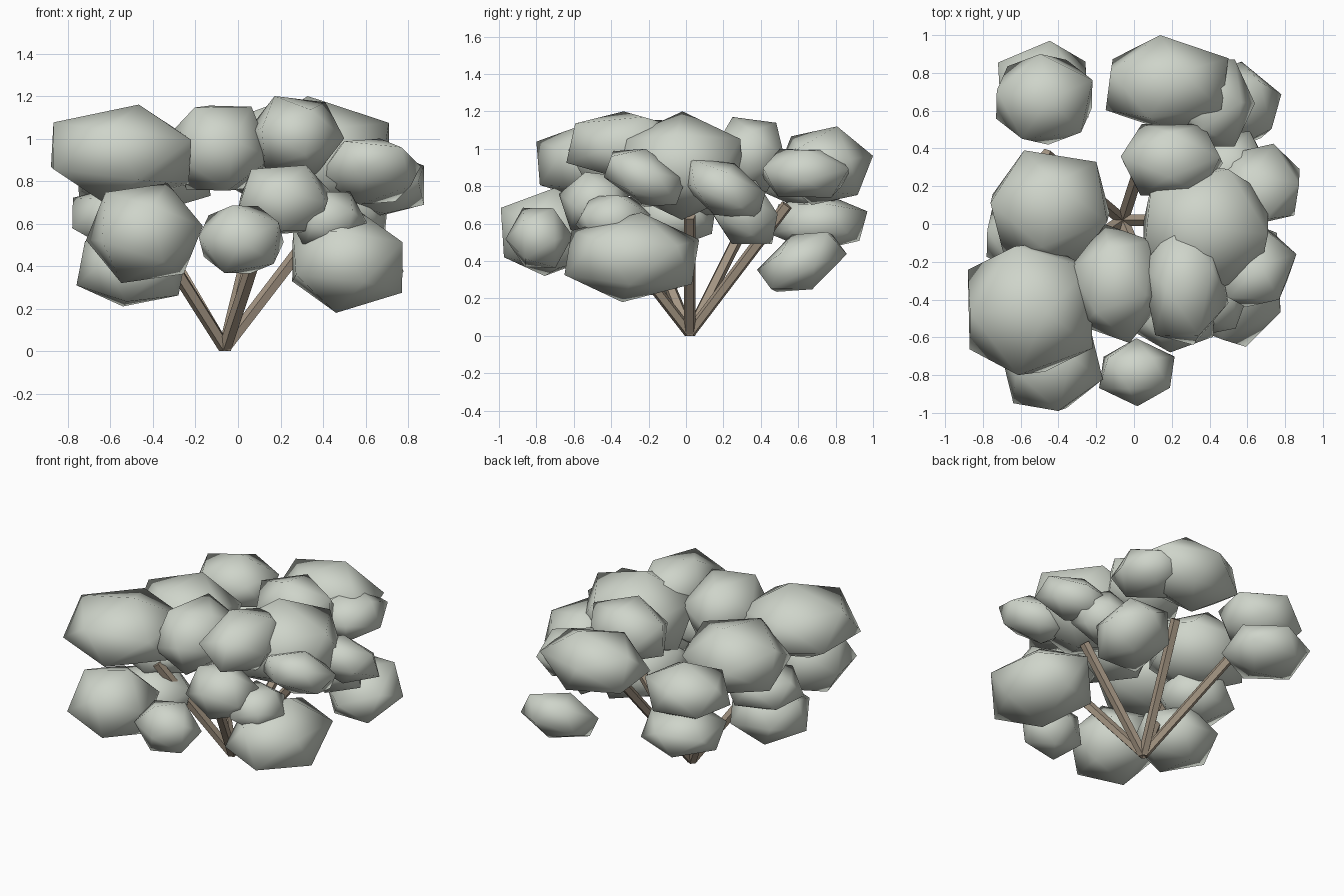
import bpy, bmesh, random
from mathutils import Vector, Matrix, Quaternion

if "Cube" in bpy.data.objects:
    bpy.data.objects.remove(bpy.data.objects["Cube"])

random.seed(4)


def material(name, rgb):
    m = bpy.data.materials.new(name)
    m.diffuse_color = (*rgb, 1)
    m.use_nodes = True
    m.node_tree.nodes["Principled BSDF"].inputs["Base Color"].default_value = m.diffuse_color
    return m


LEAF = material("grey_green_leaves", (0.62, 0.66, 0.59))
WOOD = material("brown_wood", (0.37, 0.30, 0.225))

# unit icosahedron and a set of random turns to choose from
ico = bmesh.new()
bmesh.ops.create_icosphere(ico, subdivisions=1, radius=1)
ICO = [v.co.copy() for v in ico.verts]
ico.free()
TURNS = [Quaternion([random.gauss(0, 1) for _ in range(4)]).normalized().to_matrix()
         for _ in range(900)]


def finish(bm, name, mat, smooth):
    me = bpy.data.meshes.new(name)
    bm.to_mesh(me)
    bm.free()
    me.materials.append(mat)
    for p in me.polygons:
        p.use_smooth = smooth
    bpy.context.collection.objects.link(bpy.data.objects.new(name, me))


def clump_points(turn, lean, centre, half):
    """Turned, flattened, leaned icosahedron points fitted to a box."""
    flat = Matrix.Diagonal((half[0], half[1], half[2] * (0.75 if lean else 1)))
    m = Matrix.Rotation(lean, 3, 'X') @ flat @ turn
    pts = [m @ p for p in ICO]
    lo = [min(p[k] for p in pts) for k in range(3)]
    hi = [max(p[k] for p in pts) for k in range(3)]
    return [[centre[k] + half[k] * (2 * (p[k] - lo[k]) / (hi[k] - lo[k]) - 1)
             for k in range(3)] for p in pts]


def foliage(name, centre, half, lean=0.0, front=(), right=(), top=()):
    """Leaf clump; takes the turn that best meets the outline corners given."""
    views = ((front, 0, 2), (right, 1, 2), (top, 0, 1))

    def miss(pts):
        return sum(min((p[a] - u) ** 2 + (p[b] - w) ** 2 for p in pts)
                   for corners, a, b in views for u, w in corners)

    turns = TURNS if front or right or top else [random.choice(TURNS)]
    best = min((clump_points(t, lean, centre, half) for t in turns), key=miss)
    bm = bmesh.new()
    bmesh.ops.create_icosphere(bm, subdivisions=1, radius=1)
    for v, p in zip(bm.verts, best):
        v.co = p
    finish(bm, "foliage_" + name, LEAF, True)


def branch(i, end, r=0.033):
    """Five-sided stem from the root to its end."""
    root, end = Vector((-0.06, 0.02, 0.01)), Vector(end)
    d = end - root
    bm = bmesh.new()
    bmesh.ops.create_cone(bm, cap_ends=True, segments=5, radius1=r, radius2=r,
                          depth=d.length)
    bmesh.ops.transform(bm, verts=bm.verts, matrix=Matrix.Translation((root + end) / 2)
                        @ d.to_track_quat('Z', 'Y').to_matrix().to_4x4())
    for v in bm.verts:
        v.co.z = max(v.co.z, 0)
    finish(bm, f"branch_{i}", WOOD, False)


# left side clumps
foliage("front_left_high", (-.55, -.45, .93), (.33, .35, .23),
        front=[(-.88, 1.09), (-.5, 1.16), (-.22, .94), (-.22, .69), (-.86, .86)],
        top=[(-.85, -.67), (-.62, -.79), (-.22, -.64)])
foliage("front_left_low", (-.44, -.73, .555), (.275, .26, .235),
        front=[(-.37, .79), (-.17, .61), (-.25, .34), (-.52, .325), (-.72, .55)],
        right=[(-1, .7), (-1, .44)], top=[(-.66, -.945), (-.34, -.99), (-.17, -.83)])
foliage("left_lowest", (-.50, -.20, .39), (.26, .24, .18),
        front=[(-.76, .32), (-.54, .21), (-.28, .26)])
foliage("left_middle", (-.55, -.06, .63), (.23, .22, .16),
        front=[(-.78, .73), (-.78, .58)])
foliage("left_high", (-.445, .085, .86), (.315, .305, .23),
        top=[(-.57, .39), (-.19, .3), (-.135, .05), (-.235, -.2), (-.765, .08)])
foliage("back_left_upper", (-.475, .66, .85), (.255, .24, .19),
        top=[(-.685, .84), (-.27, .9), (-.21, .775), (-.27, .48), (-.46, .415), (-.72, .54)])
foliage("back_left_lower", (-.48, .71, .605), (.24, .26, .155),
        right=[(.96, .71), (.92, .49)], top=[(-.43, .97), (-.71, .84)])

# back clumps
foliage("back_high", (.175, .74, .91), (.325, .26, .21),
        right=[(.515, 1.12), (.78, 1.12), (.99, .9), (.92, .7)],
        top=[(.15, 1), (-.155, .79), (-.14, .59), (.495, .74), (.45, .55)])
foliage("back_right_upper", (.42, .64, .87), (.22, .23, .13),
        right=[(.41, .93), (.63, 1), (.865, .87), (.62, .76)], top=[(.57, .87), (.63, .66)])
foliage("back_right_lower", (.53, .62, .395), (.25, .24, .16), .35,
        right=[(.7, .55), (.86, .43), (.68, .26), (.48, .245), (.38, .36)],
        top=[(.67, .79), (.78, .68), (.74, .52)])
foliage("middle_back_high", (.20, .34, .97), (.27, .19, .2),
        right=[(.18, 1.17), (.5, 1.15)], top=[(-.07, .35), (.45, .25), (.2, .15)])

# right side clumps
foliage("middle_high", (.38, -.02, .91), (.33, .33, .29),
        front=[(.335, 1.2), (.71, 1.135), (.7, .985)],
        right=[(-.035, 1.2), (-.38, 1.06), (.31, 1.09), (.31, .99)],
        top=[(.46, .315), (.7, .14), (.685, -.125), (.46, -.35)])
foliage("right", (.66, .205, .785), (.215, .22, .16), -.4,
        right=[(.01, .945), (.26, .91), (.41, .76), (.37, .625), (.17, .64), (-.02, .785)],
        top=[(.76, .42), (.875, .29), (.84, .065)])
foliage("right_inner", (.50, .31, .66), (.21, .18, .17), -.4,
        right=[(.25, .49), (.45, .5)], top=[(.63, .49), (.7, .36)])
foliage("right_front", (.62, -.22, .845), (.24, .22, .155), -.4,
        front=[(.7, 1), (.85, .88), (.79, .755)],
        right=[(-.4, .99), (-.205, .985), (-.02, .85), (-.035, .71), (-.22, .695)],
        top=[(.785, -.055), (.855, -.18), (.79, -.415)])
foliage("front_right_low", (.515, -.29, .42), (.26, .36, .24),
        front=[(.46, .18), (.77, .26), (.76, .53), (.26, .32)],
        right=[(-.34, .18), (.03, .22), (.07, .48), (-.24, .66), (-.65, .53)])
foliage("front_right_inner", (.42, -.39, .62), (.19, .2, .13))

# front clumps
foliage("front_high", (.27, -.32, 1.015), (.23, .32, .185),
        front=[(.15, 1.2), (.39, 1.18), (.5, 1.01), (.36, .85), (.115, .85)],
        right=[(-.58, 1.13), (-.2, 1.16)])
foliage("front_middle_high", (-.09, -.315, .955), (.25, .315, .2),
        front=[(-.12, 1.15), (-.29, 1.03), (-.26, .765)],
        top=[(-.335, -.2), (-.26, -.53), (.03, -.63)])
foliage("front_middle", (.215, -.48, .71), (.215, .2, .165),
        front=[(.09, .87), (.33, .87), (.43, .765), (.38, .585), (.15, .545), (0, .715)])
foliage("front_low", (.015, -.785, .525), (.2, .18, .16),
        front=[(0, .69), (.175, .6), (.215, .505), (.055, .365), (-.15, .4), (-.185, .53)])

# stems fanning out from the root
for i, e in enumerate([(.42, .02, .64), (.11, .54, .70), (-.47, .37, .71),
                       (.14, -.45, .62), (-.45, -.24, .63)]):
    branch(i + 1, e)
